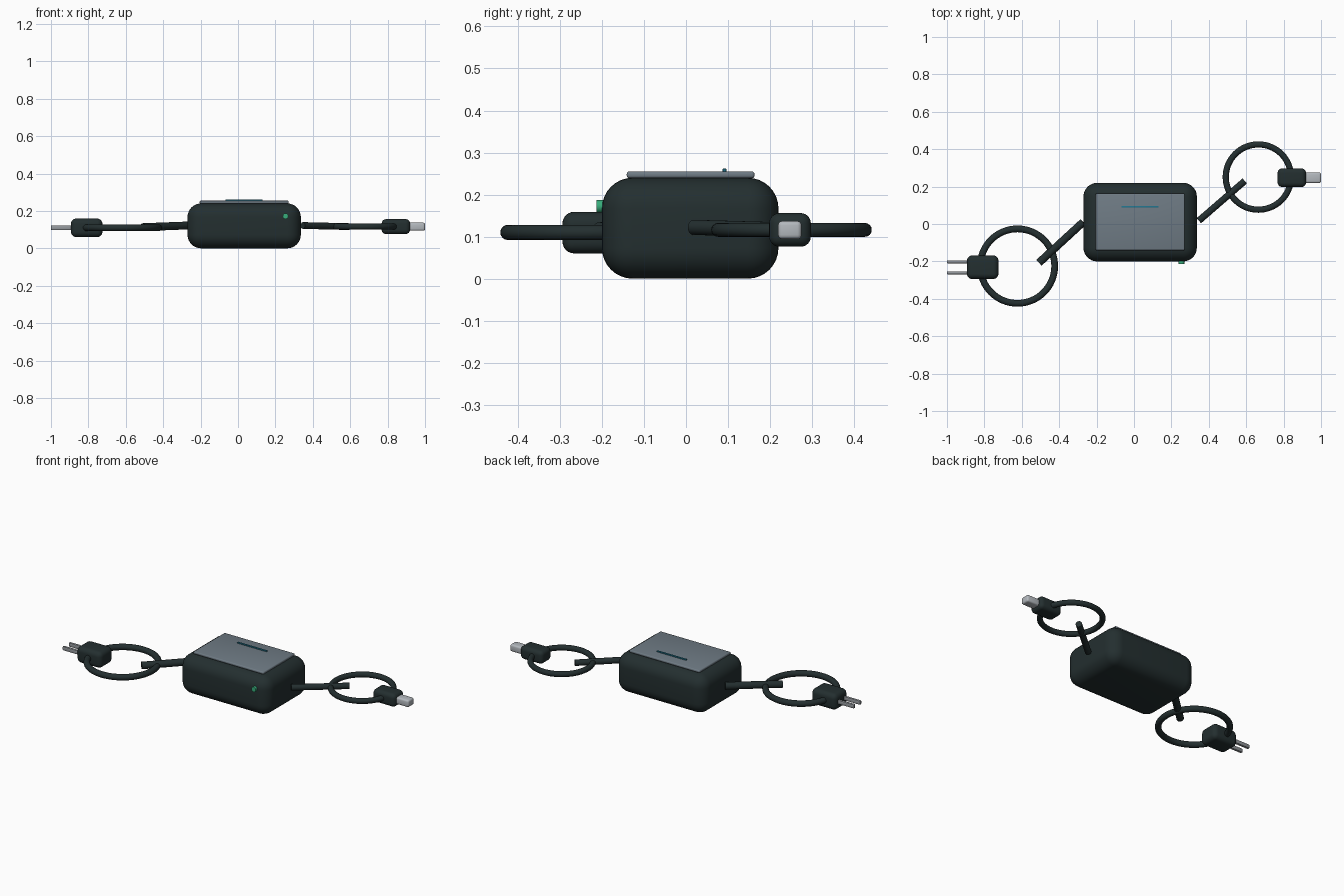
import bpy
import math
from mathutils import Vector

if "Cube" in bpy.data.objects:
    bpy.data.objects.remove(bpy.data.objects["Cube"], do_unlink=True)


def material(name, rgb):
    mat = bpy.data.materials.new(name)
    mat.use_nodes = True
    mat.diffuse_color = (*rgb, 1)
    mat.node_tree.nodes["Principled BSDF"].inputs["Base Color"].default_value = (*rgb, 1)
    return mat


charcoal = material("charcoal plastic", (0.017, 0.028, 0.029))
slate = material("slate panel", (0.16, 0.2, 0.235))
steel = material("light steel", (0.45, 0.48, 0.51))
pin_grey = material("pin grey", (0.3, 0.32, 0.34))
teal = material("teal", (0.015, 0.17, 0.26))
green = material("green light", (0.04, 0.42, 0.2))


def finish(name, mat, angle=40):
    obj = bpy.context.object
    obj.name = name
    obj.data.materials.append(mat)
    bpy.ops.object.shade_smooth_by_angle(angle=math.radians(angle))
    return obj


def rounded_box(name, low, high, bevel, mat, segments=6):
    low, high = Vector(low), Vector(high)
    bpy.ops.mesh.primitive_cube_add(size=1, location=(low + high) / 2)
    obj = bpy.context.object
    obj.scale = high - low
    bpy.ops.object.transform_apply(location=False, rotation=False, scale=True)
    mod = obj.modifiers.new("rounding", "BEVEL")
    mod.width = bevel
    mod.segments = segments
    bpy.ops.object.modifier_apply(modifier=mod.name)
    return finish(name, mat)


def rod(name, start, end, radius, mat):
    start, end = Vector(start), Vector(end)
    axis = end - start
    bpy.ops.mesh.primitive_cylinder_add(vertices=24, radius=radius, depth=axis.length,
                                        location=(start + end) / 2)
    bpy.context.object.rotation_euler = axis.to_track_quat("Z", "Y").to_euler()
    return finish(name, mat)


def ring(name, centre, outer, tube, mat):
    bpy.ops.mesh.primitive_torus_add(location=centre, major_radius=outer - tube,
                                     minor_radius=tube, major_segments=64, minor_segments=16)
    return finish(name, mat)


# Adapter body with top panel, stripe and indicator
rounded_box("body", (-0.27, -0.2, 0), (0.336, 0.22, 0.24), 0.073, charcoal, 8)
rounded_box("top_panel", (-0.205, -0.141, 0.239), (0.271, 0.163, 0.255), 0.006, slate, 3)
rounded_box("panel_stripe", (-0.067, 0.087, 0.254), (0.132, 0.096, 0.262), 0.002, teal, 2)
rod("indicator_light", (0.254, -0.19, 0.172), (0.254, -0.213, 0.172), 0.015, green)

# Cable, coil and mains plug on the right side
rod("right_cable", (-0.272, 0.01, 0.122), (-0.508, -0.207, 0.113), 0.021, charcoal)
ring("right_coil", (-0.623, -0.225, 0.11), 0.217, 0.018, charcoal)
rounded_box("mains_plug", (-0.893, -0.294, 0.06), (-0.725, -0.168, 0.159), 0.028, charcoal)
for side, y in (("front", -0.261), ("back", -0.202)):
    rounded_box(side + "_pin", (-1, y - 0.008, 0.098), (-0.87, y + 0.008, 0.122),
                0.004, pin_grey, 2)

# Cable, coil and device connector on the left side
rod("left_cable", (0.347, 0.018, 0.122), (0.592, 0.23, 0.116), 0.018, charcoal)
ring("left_coil", (0.665, 0.251, 0.116), 0.191, 0.0165, charcoal)
rounded_box("connector_grip", (0.768, 0.198, 0.076), (0.92, 0.297, 0.156), 0.024, charcoal)
rounded_box("connector_tip", (0.9, 0.219, 0.094), (1, 0.275, 0.137), 0.01, steel, 3)
